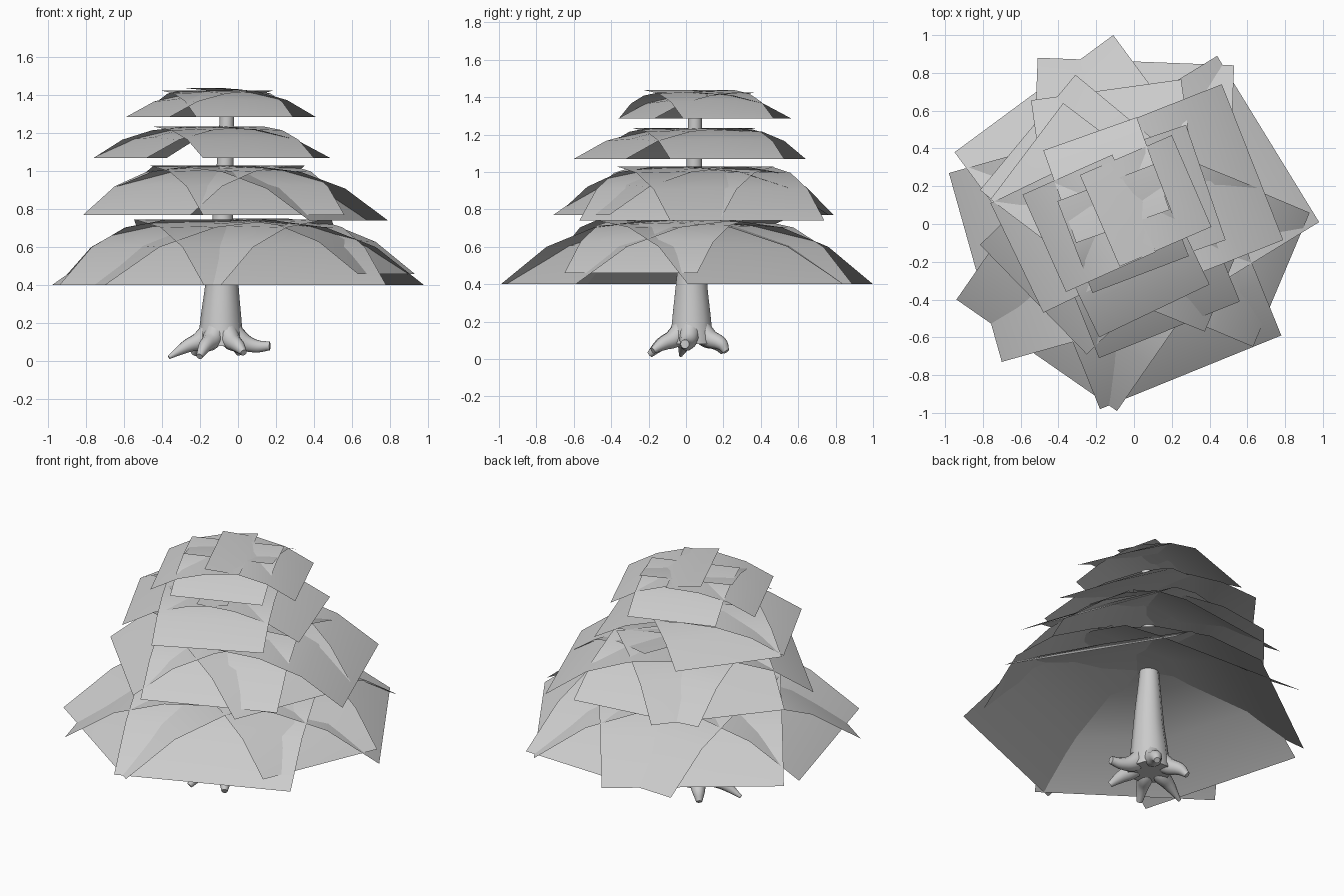
import bpy, math
from mathutils import Vector

cube = bpy.data.objects.get("Cube")
if cube:
    bpy.data.objects.remove(cube, do_unlink=True)

grey = bpy.data.materials.new("plain grey")
grey.use_nodes = True
colour = (0.6, 0.6, 0.6, 1)
grey.diffuse_color = colour
grey.node_tree.nodes["Principled BSDF"].inputs["Base Color"].default_value = colour

# Drooping profile shared by every bough: (inward fraction, height fraction)
DROOP = [(0, 0), (0.31, 0.58), (0.63, 0.88), (1, 1)]


def finish(obj, angle):
    obj.data.materials.append(grey)
    bpy.ops.object.select_all(action='DESELECT')
    obj.select_set(True)
    bpy.context.view_layer.objects.active = obj
    bpy.ops.object.shade_smooth_by_angle(angle=math.radians(angle))


def bough(name, a, b, low, high, depth):
    """Bent square sheet, from its outer edge a-b inward over the trunk."""
    a, b = Vector(a), Vector(b)
    along = (b - a).normalized()
    inward = Vector((-along.y, along.x))
    if inward.dot((a + b) / 2) > 0:
        inward = -inward
        a, b = b, a
    verts, faces = [], []
    for t, h in DROOP:
        for s in (0, 0.5, 1):
            p = a.lerp(b, s) + inward * t * depth
            crown = 0.012 if s == 0.5 and 0 < t < 1 else 0
            verts.append((p.x, p.y, low + h * (high - low) + crown))
    for r in range(len(DROOP) - 1):
        for c in range(2):
            i = r * 3 + c
            faces.append((i, i + 1, i + 4, i + 3))
    mesh = bpy.data.meshes.new(name)
    mesh.from_pydata(verts, [], faces)
    obj = bpy.data.objects.new(name, mesh)
    bpy.context.collection.objects.link(obj)
    finish(obj, 30)


def limb(name, points, sides=3):
    """Tapered round tube through (x, y, z, radius) points."""
    curve = bpy.data.curves.new(name, 'CURVE')
    curve.dimensions = '3D'
    curve.bevel_depth = 1
    curve.bevel_resolution = sides
    curve.use_fill_caps = True
    curve.resolution_u = 5
    spline = curve.splines.new('BEZIER')
    spline.bezier_points.add(len(points) - 1)
    for bp, (x, y, z, r) in zip(spline.bezier_points, points):
        bp.co = (x, y, z)
        bp.radius = r
        bp.handle_left_type = bp.handle_right_type = 'AUTO'
    obj = bpy.data.objects.new(name, curve)
    bpy.context.collection.objects.link(obj)
    bpy.ops.object.select_all(action='DESELECT')
    obj.select_set(True)
    bpy.context.view_layer.objects.active = obj
    bpy.ops.object.convert(target='MESH')
    finish(bpy.context.object, 50)


# Trunk
limb("trunk", [(-.09, .03, .08, .125), (-.09, .03, .2, .11), (-.085, .03, .4, .088),
               (-.08, .04, .75, .055), (-.065, .045, 1.1, .042), (-.055, .05, 1.38, .036)])

# Roots: direction in degrees, reach, tip height, tip radius
cx, cy = -.09, .03
for i, (deg, reach, tip, r) in enumerate([(-8, .26, .08, .024), (62, .21, .04, .018), (130, .22, .04, .018),
                                          (192, .28, .02, .01), (243, .25, .025, .018), (300, .24, .045, .018)]):
    dx, dy = math.cos(math.radians(deg)), math.sin(math.radians(deg))
    limb(f"root_{i + 1}", [(cx + dx * d, cy + dy * d, z, w) for d, z, w in
                           [(.03, .2, .06), (.1, .115, .052), (.18, .08, .036), (reach, tip, r)]])

# Foliage tiers: low edge, top, depth, outer edges of the boughs
TIERS = {
    "lowest": (.40, .745, .96, [((-.98, .27), (-.70, -.73)), ((-.95, .38), (-.11, 1.0)),
                                ((-.51, .88), (.53, .84)), ((.44, .89), (.98, .01)),
                                ((.78, -.59), (-.18, -.98)), ((-.94, -.40), (-.09, -.99))]),
    "lowest_small": (.46, .75, .72, [((.93, .06), (.63, -.65))]),
    "second": (.77, 1.03, .75, [((-.815, .18), (-.31, .79)), ((-.545, .655), (.25, .765)),
                                ((.56, -.41), (-.185, -.71)), ((-.815, -.11), (-.25, -.69))]),
    "second_wide": (.74, 1.03, .78, [((.465, .74), (.79, -.085)), ((.68, .18), (.375, -.57))]),
    "third": (1.07, 1.235, .61, [((-.76, .13), (-.375, .64)), ((.275, .525), (.485, -.085)),
                                 ((.40, -.32), (-.185, -.60)), ((-.76, .11), (-.48, -.47))]),
    "fourth": (1.285, 1.425, .52, [((-.48, .39), (.015, .565)), ((-.59, .155), (-.36, -.36)),
                                   ((.29, -.17), (-.22, -.365))]),
    "fourth_top": (1.285, 1.438, .53, [((.20, .47), (.41, -.015))]),
}
for tier, (low, high, depth, edges) in TIERS.items():
    for n, (a, b) in enumerate(edges):
        bough(f"{tier}_bough_{n + 1}", a, b, low, high, depth)
